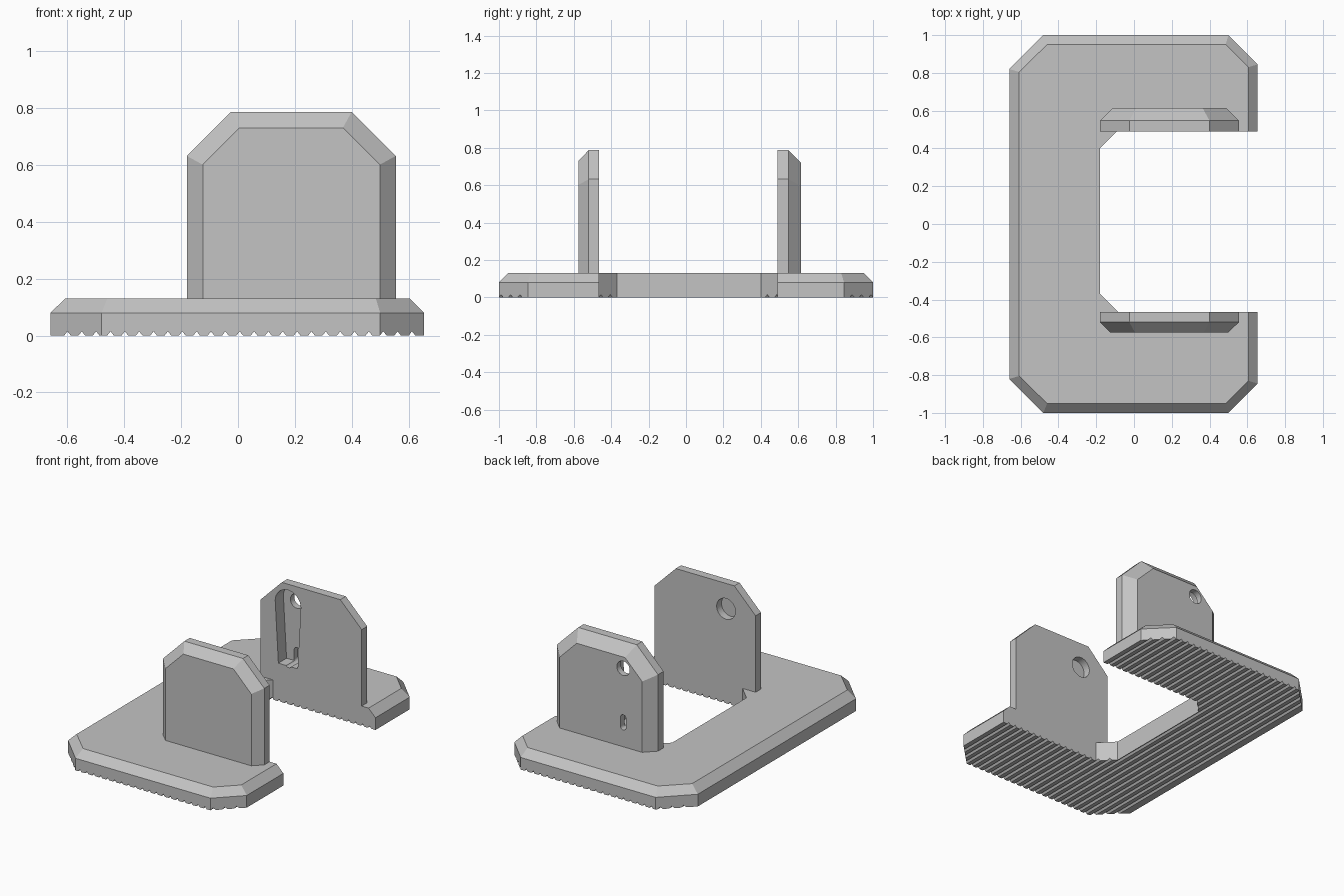
import bpy, bmesh, math

if "Cube" in bpy.data.objects:
    bpy.data.objects.remove(bpy.data.objects["Cube"])

grey = bpy.data.materials.new("plain grey")
grey.use_nodes = True
colour = (0.55, 0.55, 0.55, 1)
grey.diffuse_color = colour
grey.node_tree.nodes["Principled BSDF"].inputs["Base Color"].default_value = colour


def finish(name, bm):
    bmesh.ops.recalc_face_normals(bm, faces=bm.faces)
    mesh = bpy.data.meshes.new(name)
    bm.to_mesh(mesh)
    bm.free()
    mesh.materials.append(grey)
    obj = bpy.data.objects.new(name, mesh)
    bpy.context.collection.objects.link(obj)
    return obj


def loft(name, loops):
    """Skin a stack of matching closed loops and cap both ends."""
    bm = bmesh.new()
    rings = [[bm.verts.new(p) for p in loop] for loop in loops]
    n = len(rings[0])
    for a, b in zip(rings, rings[1:]):
        for i in range(n):
            j = (i + 1) % n
            bm.faces.new((a[i], a[j], b[j], b[i]))
    bm.faces.new(rings[0])
    bm.faces.new(rings[-1])
    return finish(name, bm)


def cut(target, cutter):
    mod = target.modifiers.new("cut", "BOOLEAN")
    mod.operation = "DIFFERENCE"
    mod.solver = "EXACT"
    mod.object = cutter
    cutter.hide_render = True
    cutter.hide_viewport = True
    bpy.context.view_layer.update()
    graph = bpy.context.evaluated_depsgraph_get()
    mesh = bpy.data.meshes.new_from_object(target.evaluated_get(graph))
    target.modifiers.clear()
    target.data = mesh
    bpy.data.objects.remove(cutter)


def capsule(x, z_top, r_top, z_low, r_low, y0, y1, name, steps=24):
    """Prism along y: round top, tapering to a lower end (round or flat)."""
    pts = [(x + r_top * math.cos(math.pi * i / steps),
            z_top + r_top * math.sin(math.pi * i / steps)) for i in range(steps + 1)]
    if r_low == r_top:
        pts += [(x - r_low * math.cos(math.pi * i / steps),
                 z_low - r_low * math.sin(math.pi * i / steps))
                for i in range(0 if z_low < z_top else 1, steps + (z_low < z_top))]
    else:
        pts += [(x - r_low, z_low), (x + r_low, z_low)]
    return loft(name, [[(px, y, pz) for px, pz in pts] for y in (y0, y1)])


# Base: C-shaped slab with a chamfered outer rim
inner = [(-0.09, 0.49), (-0.18, 0.40), (-0.18, -0.37), (-0.085, -0.465)]
outline = inner + [(0.655, -0.465), (0.655, -0.845), (0.5, -1), (-0.48, -1),
                   (-0.66, -0.82), (-0.66, 0.82), (-0.48, 1), (0.5, 1),
                   (0.655, 0.845), (0.655, 0.49)]
rim = inner + [(0.605, -0.465), (0.605, -0.83), (0.485, -0.95), (-0.46, -0.95),
               (-0.608, -0.805), (-0.608, 0.805), (-0.46, 0.95), (0.485, 0.95),
               (0.605, 0.83), (0.605, 0.49)]
base = loft("base", [[(x, y, z) for x, y in shape]
                     for shape, z in ((outline, 0), (outline, 0.08), (rim, 0.13))])

# Fine V grooves under the base
bm = bmesh.new()
for k in range(25):
    x = -0.6 + k * 0.0505
    ends = [[bm.verts.new(p) for p in ((x - 0.018, y, -0.008), (x + 0.018, y, -0.008),
                                       (x, y, 0.015))] for y in (-1.1, 1.1)]
    a, b = ends
    for i in range(3):
        j = (i + 1) % 3
        bm.faces.new((a[i], a[j], b[j], b[i]))
    bm.faces.new(a)
    bm.faces.new(b)
cut(base, finish("groove_cutter", bm))


# Upright plates with a chamfered outer side
def plate(name, y_in, y_mid, y_out, d):
    def shape(d, y):
        c = 0.155 - 0.45 * d
        lo, hi, top = -0.18 + d, 0.555 - d, 0.787 - d
        return [(lo, y, 0.12), (lo, y, top - c), (lo + c, y, top),
                (hi - c, y, top), (hi, y, top - c), (hi, y, 0.12)]
    return loft(name, [shape(0, y_in), shape(0, y_mid), shape(d, y_out)])


front_plate = plate("front_plate", -0.465, -0.52, -0.575, 0.056)
back_plate = plate("back_plate", 0.49, 0.547, 0.615, 0.068)

# Shallow round socket in the front plate
cut(front_plate, capsule(0.035, 0.62, 0.068, 0.62, 0.068, -0.515, -0.4, "socket_cutter"))

# Tapered pocket, round hole and slot in the back plate
cut(back_plate, capsule(0.02, 0.655, 0.093, 0.25, 0.07, 0.4, 0.575, "pocket_cutter"))
cut(back_plate, capsule(0.025, 0.645, 0.047, 0.645, 0.047, 0.45, 0.7, "hole_cutter"))
cut(back_plate, capsule(0.025, 0.32, 0.02, 0.26, 0.02, 0.45, 0.7, "slot_cutter"))
